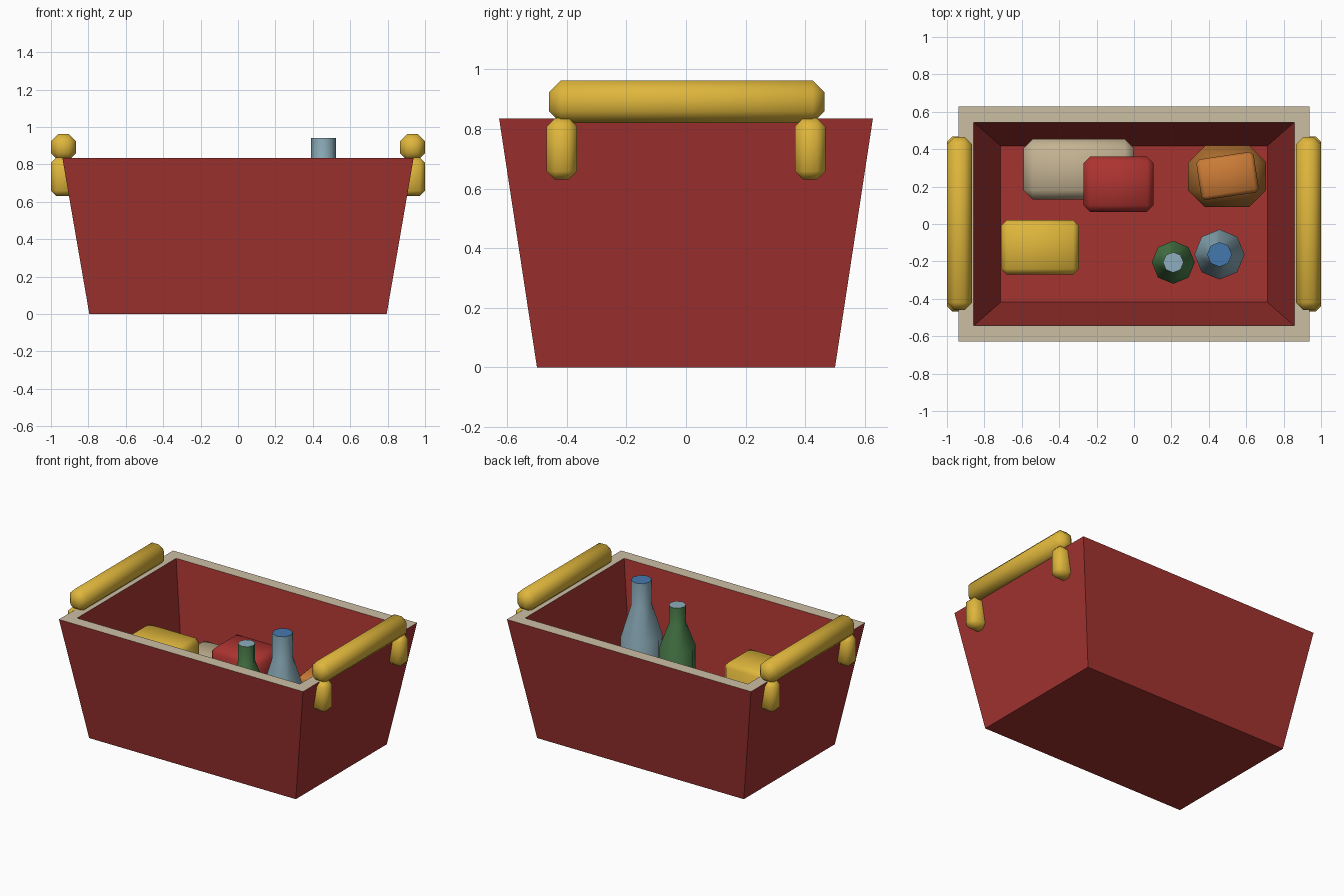
import bpy, bmesh, math
from mathutils import Matrix

cube = bpy.data.objects.get("Cube")
if cube:
    bpy.data.objects.remove(cube, do_unlink=True)


def material(name, r, g, b):
    m = bpy.data.materials.new(name)
    m.use_nodes = True
    m.diffuse_color = (r, g, b, 1)
    m.node_tree.nodes["Principled BSDF"].inputs["Base Color"].default_value = (r, g, b, 1)
    return m


tub_red = material("tub_red", .37, .034, .03)
box_red = material("box_red", .42, .034, .03)
cream = material("cream", .60, .52, .37)
tan = material("tan", .55, .45, .29)
yellow = material("yellow", .74, .47, .045)
green = material("green", .07, .21, .07)
pale_blue = material("pale_blue", .27, .43, .51)
blue = material("blue", .06, .19, .43)
orange = material("orange", .60, .20, .038)
brown = material("brown", .38, .145, .027)


def finish(name, bm, mats, smooth=True):
    bmesh.ops.recalc_face_normals(bm, faces=bm.faces)
    mesh = bpy.data.meshes.new(name)
    bm.to_mesh(mesh)
    bm.free()
    for m in mats:
        mesh.materials.append(m)
    obj = bpy.data.objects.new(name, mesh)
    bpy.context.collection.objects.link(obj)
    if smooth:
        bpy.ops.object.select_all(action="DESELECT")
        obj.select_set(True)
        bpy.context.view_layer.objects.active = obj
        bpy.ops.object.shade_smooth_by_angle(angle=math.radians(50))
    return obj


def chamfered_box(name, xs, ys, zs, chamfer, mat, turn=0):
    """Box between the given limits with all edges cut."""
    bm = bmesh.new()
    bmesh.ops.create_cube(bm, size=1)
    spans = (xs, ys, zs)
    bmesh.ops.scale(bm, vec=[b - a for a, b in spans], verts=bm.verts)
    bmesh.ops.bevel(bm, geom=bm.edges[:], offset=chamfer, segments=1, affect="EDGES")
    bmesh.ops.rotate(bm, matrix=Matrix.Rotation(math.radians(turn), 3, "Z"), verts=bm.verts)
    bmesh.ops.translate(bm, vec=[(a + b) / 2 for a, b in spans], verts=bm.verts)
    return finish(name, bm, [mat])


def bottle(name, x, y, profile, body_mat, cap_mat, sides=8):
    """Lathe a (radius, height) profile; the top face takes the cap colour."""
    bm = bmesh.new()
    rings = []
    for r, z in profile:
        angles = [2 * math.pi * i / sides for i in range(sides)]
        rings.append([bm.verts.new((x + r * math.cos(a), y + r * math.sin(a), z)) for a in angles])
    for low, high in zip(rings, rings[1:]):
        for i in range(sides):
            j = (i + 1) % sides
            bm.faces.new((low[i], low[j], high[j], high[i]))
    bm.faces.new(rings[0])
    bm.faces.new(rings[-1]).material_index = 1
    return finish(name, bm, [body_mat, cap_mat])


# Flared tub with a pale rim: outer base, outer lip, inner lip, inner floor
floor_z, rim_z = .01, .835
bm = bmesh.new()
loops = []
for hx, hy, z in ((.795, .5, 0), (.939, .627, rim_z), (.857, .544, rim_z), (.713, .418, floor_z)):
    loops.append([bm.verts.new((sx * hx, sy * hy, z))
                  for sx, sy in ((-1, -1), (1, -1), (1, 1), (-1, 1))])
for n, (a, b) in enumerate(zip(loops, loops[1:])):
    for i in range(4):
        j = (i + 1) % 4
        bm.faces.new((a[i], a[j], b[j], b[i])).material_index = int(n == 1)
bm.faces.new(loops[0])
bm.faces.new(loops[-1])
finish("tub", bm, [tub_red, cream], smooth=False)

# Handles: a bar on two posts at each end
for side, sx in (("left", 1), ("right", -1)):
    xs = sorted((sx * .866, sx))
    chamfered_box(side + "_handle_bar", xs, (-.46, .465), (.82, .963), .04, yellow)
    for end, sy in (("front", -1), ("back", 1)):
        ys = sorted((sy * .365, sy * .468))
        chamfered_box(f"{side}_{end}_handle_post", xs, ys, (.63, .836), .028, yellow)

# Packed boxes
chamfered_box("tan_box", (-.59, 0), (.13, .455), (floor_z, .40), .05, tan)
chamfered_box("red_box", (-.27, .105), (.065, .36), (.33, .555), .035, box_red)
chamfered_box("yellow_box", (-.71, -.295), (-.27, .022), (floor_z, .635), .03, yellow)
chamfered_box("brown_loaf", (.29, .705), (.09, .42), (floor_z, .38), .09, brown)
chamfered_box("orange_box", (.345, .655), (.147, .367), (.33, .50), .02, orange, turn=8.5)

# Bottles
bottle("blue_bottle", .457, -.163,
       [(.134, floor_z), (.134, .55), (.066, .77), (.066, .94)], pale_blue, blue)
bottle("green_bottle", .21, -.205,
       [(.115, floor_z), (.115, .53), (.055, .69), (.055, .815)], green, pale_blue)
